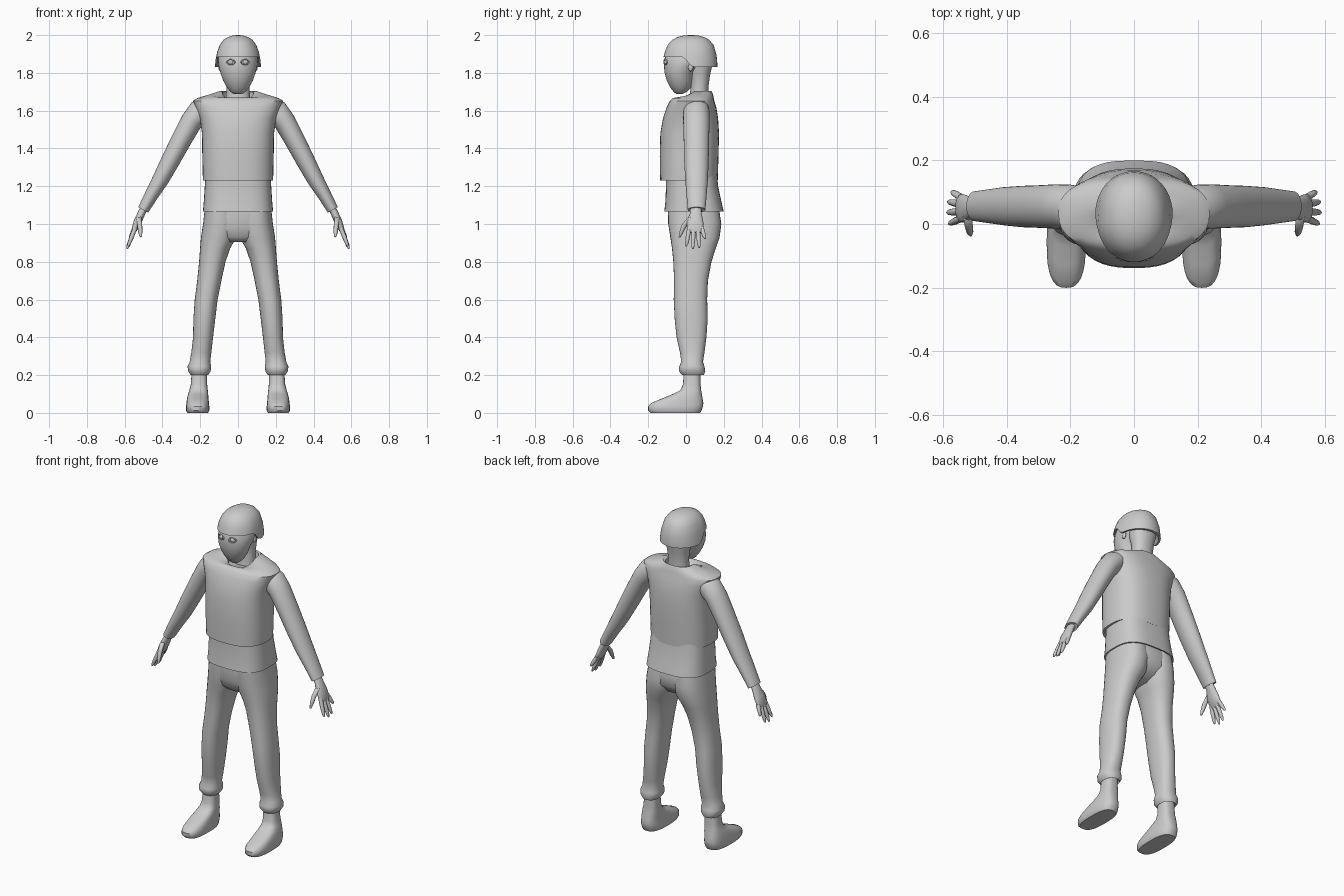
import bpy, bmesh
from math import cos, sin, pi, radians
from mathutils import Vector


def spow(v, e):
    return abs(v) ** e * (1 if v >= 0 else -1)


def finish(ob, mirror=False, angle=42):
    bpy.ops.object.select_all(action='DESELECT')
    ob.select_set(True)
    bpy.context.view_layer.objects.active = ob
    bpy.ops.object.shade_smooth_by_angle(angle=radians(angle))
    if mirror:
        ob.modifiers.new("mirror", 'MIRROR')
    return ob


def skin(name, parts, mirror=False, angle=42, shape=None):
    """Skin each list of rings into a closed tube; all tubes form one object."""
    bm = bmesh.new()
    for rings in parts:
        loops = [[bm.verts.new(p) for p in r] for r in rings]
        n = len(loops[0])
        for a, b in zip(loops, loops[1:]):
            for i in range(n):
                j = (i + 1) % n
                bm.faces.new((a[i], a[j], b[j], b[i]))
        bm.faces.new(loops[0])
        bm.faces.new(loops[-1])
    bmesh.ops.recalc_face_normals(bm, faces=bm.faces)
    if shape:
        for v in bm.verts:
            shape(v.co)
    me = bpy.data.meshes.new(name)
    bm.to_mesh(me)
    bm.free()
    ob = bpy.data.objects.new(name, me)
    bpy.context.collection.objects.link(ob)
    return finish(ob, mirror, angle)


def stack(rows, e=2.2, n=32):
    """Level rings from rows of (z, x0, x1, y0, y1[, front dip])."""
    out = []
    for z, x0, x1, y0, y1, *dip in rows:
        d = dip[0] if dip else 0
        ring = []
        for i in range(n):
            a = 2 * pi * i / n
            c, s = spow(cos(a), 2 / e), spow(sin(a), 2 / e)
            ring.append(Vector(((x0 + x1) / 2 + c * (x1 - x0) / 2,
                                (y0 + y1) / 2 + s * (y1 - y0) / 2,
                                z + d * min(s, 0))))
        out.append(ring)
    return out


def centred(rows, **kw):
    """Rows of (z, half width, y0, y1[, dip]) about x = 0."""
    return stack([(r[0], -r[1], r[1], *r[2:]) for r in rows], **kw)


def tube(path, n=20):
    """Rings across a path of (x, y, z, thickness radius, y radius)."""
    pts = [Vector(p[:3]) for p in path]
    out = []
    for i, p in enumerate(path):
        t = pts[min(i + 1, len(pts) - 1)] - pts[max(i - 1, 0)]
        u = t.cross(Vector((0, 1, 0))).normalized()
        out.append([pts[i] + u * p[3] * cos(2 * pi * k / n)
                    + Vector((0, p[4] * sin(2 * pi * k / n), 0)) for k in range(n)])
    return out


# Vest with shoulder caps and scooped neck
skin("vest", [centred([
    (1.25, .165, -.10, .155), (1.23, .172, -.13, .158), (1.23, .186, -.137, .168),
    (1.36, .189, -.139, .172), (1.48, .191, -.136, .175), (1.56, .202, -.122, .17),
    (1.62, .226, -.102, .16), (1.652, .238, -.085, .15), (1.667, .215, -.07, .147),
    (1.685, .155, -.052, .143, .015), (1.705, .095, -.035, .135, .045),
    (1.70, .082, -.028, .128, .045), (1.65, .078, -.02, .12)], e=2.5, n=40)])

# Shirt hem below the vest
skin("shirt", [centred([
    (1.10, .165, -.09, .17), (1.065, .178, -.108, .192), (1.065, .186, -.115, .2),
    (1.12, .181, -.109, .187), (1.2, .176, -.106, .17), (1.3, .17, -.105, .16)],
    e=2.9, n=40)])

# Trousers: pelvis, then mirrored legs with gathered cuffs
skin("trouser_seat", [centred([
    (1.1, .172, -.095, .17), (1.04, .178, -.096, .181), (.98, .186, -.09, .178),
    (.93, .15, -.075, .14), (.905, .08, -.05, .08)], e=2.4)], angle=70)
skin("trouser_leg", [stack([
    (1.08, .0, .176, -.096, .175), (1.0, -.002, .185, -.094, .187),
    (.93, .008, .196, -.083, .178), (.87, .042, .201, -.074, .157),
    (.8, .066, .206, -.067, .135), (.7, .088, .216, -.063, .116),
    (.6, .108, .229, -.065, .112), (.5, .12, .236, -.06, .115),
    (.4, .132, .238, -.05, .108), (.32, .141, .247, -.032, .098),
    (.27, .147, .256, -.025, .09), (.245, .142, .267, -.036, .098),
    (.22, .145, .264, -.037, .102), (.2, .158, .25, -.02, .094),
    (.215, .165, .24, -.005, .08)], e=2.3)], mirror=True, angle=60)

# Boots
skin("boot", [stack([
    (0, .158, .268, -.188, .075), (.012, .152, .275, -.2, .082),
    (.035, .152, .275, -.201, .09), (.052, .154, .273, -.185, .092),
    (.075, .156, .27, -.13, .088), (.1, .158, .264, -.07, .084),
    (.12, .16, .258, -.03, .08), (.15, .163, .25, -.016, .077),
    (.22, .165, .245, -.012, .076)], e=2.7)], mirror=True)

# Sleeves
skin("sleeve", [tube([
    (.16, .055, 1.625, .05, .06), (.20, .055, 1.597, .066, .069),
    (.245, .055, 1.545, .058, .07), (.30, .055, 1.445, .054, .067),
    (.355, .055, 1.34, .05, .065), (.41, .056, 1.235, .044, .06),
    (.46, .056, 1.15, .036, .053), (.502, .056, 1.075, .03, .047),
    (.498, .056, 1.083, .022, .038)], n=28)], mirror=True)

# Hands: palm, four fingers and thumb
digits = [tube([(.485, .053, 1.105, .02, .03), (.51, .052, 1.06, .02, .03),
                (.532, .048, 1.01, .021, .044), (.549, .05, .97, .015, .044),
                (.555, .05, .955, .008, .036)])]
for y0, y1, x1, z1 in ((.018, .001, .582, .882), (.04, .036, .588, .868),
                       (.062, .07, .585, .875), (.083, .101, .574, .922)):
    a, b = Vector((.544, y0, .98)), Vector((x1, y1, z1))
    digits.append(tube([(*a.lerp(b, t), r, r) for t, r in
                        ((0, .012), (.5, .0115), (.85, .009), (1, .004))], n=10))
digits.append(tube([(.525, .025, 1.035, .014, .016), (.52, -.008, .995, .013, .015),
                    (.517, -.025, .955, .011, .011), (.514, -.034, .93, .005, .005)], n=10))
skin("hand", digits, mirror=True, angle=60)

# Neck
skin("neck", [centred([(1.62, .068, .01, .12), (1.72, .06, .025, .118),
                       (1.78, .066, .02, .126), (1.87, .085, -.01, .145)])])

# Masked face: tapers from brow to chin
skin("masked_face", [centred([
    (1.688, .022, -.052, -.018), (1.70, .04, -.066, .005), (1.725, .06, -.085, .03),
    (1.76, .079, -.102, .04), (1.8, .093, -.113, .05), (1.84, .103, -.117, .09),
    (1.87, .106, -.115, .13), (1.9, .1, -.105, .14)], e=2.0)], angle=60)


# Helmet: the rim drops from the brow to the ears and nape
def drop_rim(co):
    t = max(0, min(1, (co.y + .02) / .06))
    w = max(0, min(1, (1.955 - co.z) / .07))
    co.z -= .055 * t * t * (3 - 2 * t) * w
    co.x *= 1 + .04 * t * w


skin("helmet", [centred([
    (1.905, .095, -.095, .14), (1.885, .108, -.108, .152), (1.885, .118, -.119, .166),
    (1.895, .116, -.116, .166), (1.92, .111, -.109, .162), (1.95, .097, -.096, .147),
    (1.975, .077, -.073, .123), (1.99, .053, -.044, .096), (1.998, .028, -.012, .064),
    (2.0, .006, .018, .032)], e=2.1, n=40)], shape=drop_rim)

# Eye openings, eyeballs and ears
bpy.ops.mesh.primitive_torus_add(major_radius=.02, minor_radius=.0035, major_segments=24,
                                 minor_segments=8, location=(.038, -.109, 1.857),
                                 rotation=(pi / 2, 0, radians(20)))
rim = bpy.context.object
rim.scale = (1.1, .68, 1.2)
rim.name = "eye_rim"
bpy.ops.mesh.primitive_uv_sphere_add(segments=20, ring_count=12, radius=.016,
                                     location=(.038, -.1, 1.857))
eye = bpy.context.object
eye.name = "eyeball"
bpy.ops.mesh.primitive_uv_sphere_add(segments=16, ring_count=10, radius=.02,
                                     location=(.094, .025, 1.83))
ear = bpy.context.object
ear.scale = (.5, .7, 1.1)
ear.name = "ear"
for ob in (rim, eye, ear):
    bpy.ops.object.select_all(action='DESELECT')
    ob.select_set(True)
    bpy.context.view_layer.objects.active = ob
    bpy.ops.object.transform_apply(location=True, rotation=True, scale=True)
    finish(ob, mirror=True)
